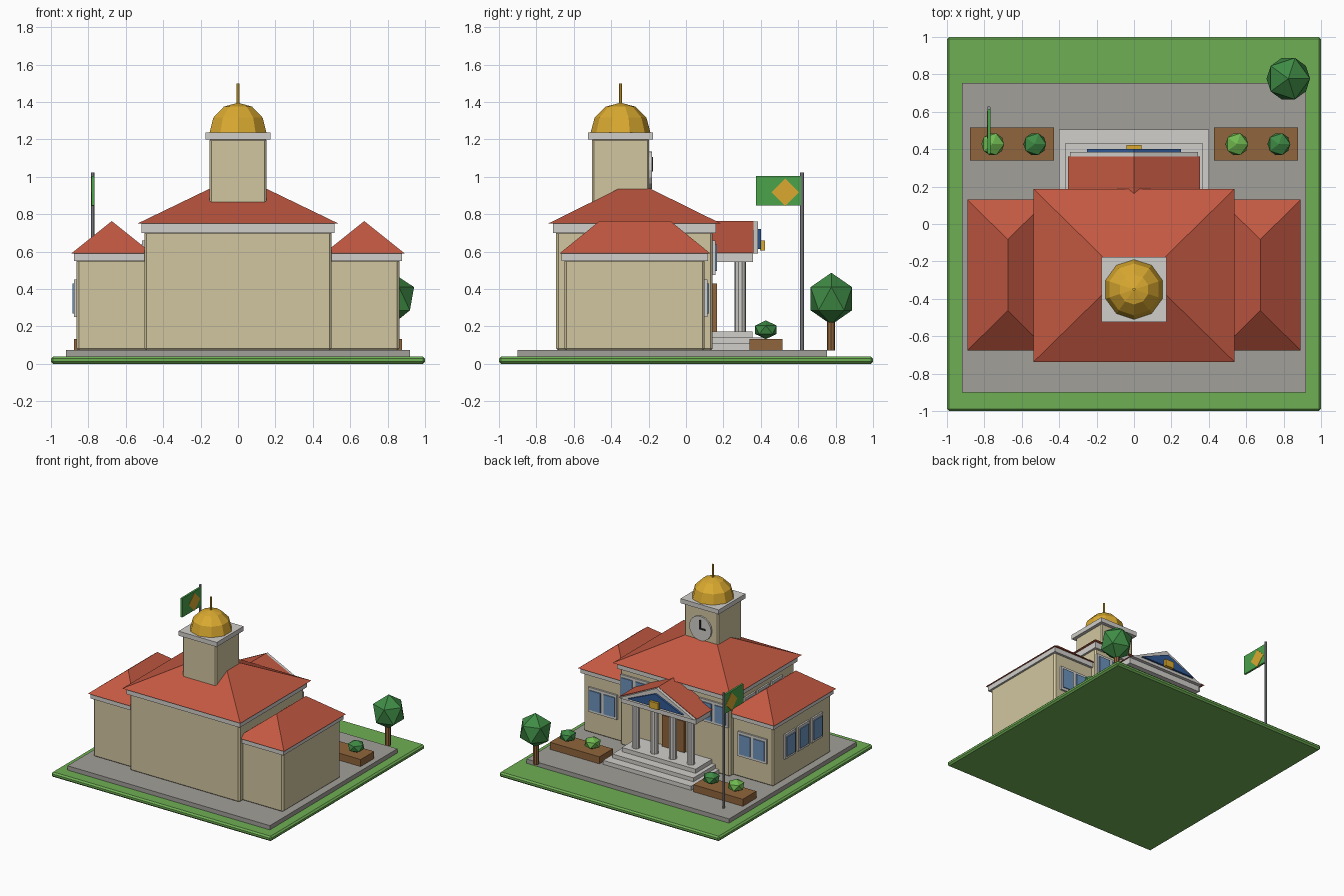
import bpy, bmesh, math
from mathutils import Matrix

if "Cube" in bpy.data.objects:
    bpy.data.objects.remove(bpy.data.objects["Cube"])

COLORS = {
    "grass": (.16, .43, .09), "paving": (.36, .35, .32), "wall": (.64, .56, .35),
    "trim": (.63, .62, .59), "roof": (.55, .10, .055), "gold": (.70, .40, .03),
    "glass": (.15, .29, .50), "navy": (.03, .10, .30), "wood": (.28, .13, .045),
    "leaf_dark": (.05, .26, .06), "leaf_light": (.16, .48, .08),
    "metal": (.30, .31, .33), "black": (.02, .02, .02), "flag_green": (.07, .36, .07),
}
mats = {}
for key, c in COLORS.items():
    mats[key] = bpy.data.materials.new(key)
    mats[key].diffuse_color = (*c, 1)


def finish(name, bm, mat, bevel=0):
    if bevel:
        bmesh.ops.bevel(bm, geom=bm.edges[:], offset=bevel, segments=1, affect='EDGES')
    bmesh.ops.recalc_face_normals(bm, faces=bm.faces[:])
    me = bpy.data.meshes.new(name)
    bm.to_mesh(me)
    bm.free()
    ob = bpy.data.objects.new(name, me)
    me.materials.append(mats[mat])
    bpy.context.collection.objects.link(ob)
    return ob


def box(name, x0, x1, y0, y1, z0, z1, mat, bevel=0):
    bm = bmesh.new()
    bmesh.ops.create_cube(bm, size=1)
    for v in bm.verts:
        v.co = (x1 if v.co.x > 0 else x0, y1 if v.co.y > 0 else y0, z1 if v.co.z > 0 else z0)
    return finish(name, bm, mat, bevel)


def hip_roof(name, cx, cy, hx, hy, tx, ty, z0, z1, mat, ):
    bm = bmesh.new()
    bmesh.ops.create_cube(bm, size=2)
    for v in bm.verts:
        up = v.co.z > 0
        v.co = (cx + v.co.x * (tx if up else hx), cy + v.co.y * (ty if up else hy), z1 if up else z0)
    bmesh.ops.remove_doubles(bm, verts=bm.verts[:], dist=1e-5)
    return finish(name, bm, mat)


def gable(name, half, y0, y1, z0, z1, mat):
    bm = bmesh.new()
    a, b = [[bm.verts.new(p) for p in ((-half, y, z0), (half, y, z0), (0, y, z1))] for y in (y0, y1)]
    bm.faces.new(a)
    bm.faces.new(b)
    for i in range(3):
        j = (i + 1) % 3
        bm.faces.new((a[i], a[j], b[j], b[i]))
    return finish(name, bm, mat)


def rod(name, loc, r, depth, sides, mat, axis='Z'):
    bm = bmesh.new()
    m = Matrix.Translation(loc)
    if axis == 'Y':
        m = m @ Matrix.Rotation(math.pi / 2, 4, 'X')
    bmesh.ops.create_cone(bm, cap_ends=True, segments=sides, radius1=r, radius2=r, depth=depth, matrix=m)
    return finish(name, bm, mat)


def foliage(name, loc, r, rz, mat):
    bm = bmesh.new()
    bmesh.ops.create_icosphere(bm, subdivisions=1, radius=1,
                               matrix=Matrix.Translation(loc) @ Matrix.Diagonal((r, r, rz, 1)))
    return finish(name, bm, mat)


def window(name, c, wall, z, w, h, side):
    # frame and pane on a wall facing +y ('Y') or -x ('X')
    for part, grow, out, mat in (("frame", .015, .014, "trim"), ("pane", 0, .022, "glass")):
        a, b = c - w / 2 - grow, c + w / 2 + grow
        z0, z1 = z - h / 2 - grow * 1.4, z + h / 2 + grow * 1.4
        if side == 'Y':
            box(f"{name}_{part}", a, b, wall - .01, wall + out, z0, z1, mat)
        else:
            box(f"{name}_{part}", wall - out, wall + .01, a, b, z0, z1, mat)


# ground
box("lawn", -1, 1, -1, 1, 0, .04, "grass", .012)
box("paving", -.92, .92, -.9, .755, .035, .075, "paving")

# main hall
box("main_walls", -.5, .5, -.695, .143, .07, .71, "wall", .012)
box("main_cornice", -.515, .515, -.712, .16, .70, .75, "trim")
hip_roof("main_roof", 0, -.275, .537, .462, .15, .083, .75, .937, "roof")

# side wings
for s, side in ((-1, "left"), (1, "right")):
    xs = sorted((s * .48, s * .863))
    box(f"{side}_wing_walls", *xs, -.65, .1, .07, .56, "wall", .012)
    xs = sorted((s * .47, s * .877))
    box(f"{side}_wing_cornice", *xs, -.665, .117, .55, .59, "trim")
    hip_roof(f"{side}_wing_roof", s * .675, -.273, .216, .403, 0, .19, .59, .763, "roof")
    for k in (-1, 1):
        window(f"{side}_wing_window", s * .68 + k * .065, .1, .35, .1, .16, 'Y')
        window(f"{side}_main_window", s * .36 + k * .065, .143, .567, .1, .14, 'Y')
for y in (-.105, -.28, -.455):
    window("wing_side_window", y, -.863, .35, .11, .16, 'X')
    window("main_side_window", y, -.5, .567, .11, .14, 'X')

# clock tower
TY = -.35
box("tower", -.153, .153, TY - .153, TY + .153, .78, 1.205, "wall", .01)
box("tower_cap", -.174, .174, TY - .174, TY + .174, 1.2, 1.237, "trim")
bm = bmesh.new()
bmesh.ops.create_uvsphere(bm, u_segments=10, v_segments=6, radius=.16)
bmesh.ops.bisect_plane(bm, geom=bm.verts[:] + bm.edges[:] + bm.faces[:], dist=1e-4,
                       plane_co=(0, 0, 0), plane_no=(0, 0, -1), clear_outer=True)
bmesh.ops.transform(bm, verts=bm.verts[:], matrix=Matrix.Translation((0, TY, 1.236)))
finish("dome", bm, "gold")
rod("spire", (0, TY, 1.44), .008, .12, 6, "gold")
rod("clock_face", (0, -.195, 1.035), .1, .024, 16, "trim", 'Y')
box("minute_hand", -.006, .006, -.184, -.177, 1.03, 1.105, "black")
box("hour_hand", -.05, .006, -.184, -.177, 1.029, 1.041, "black")

# portico
for i, (hx, y, z0, z1) in enumerate(((.40, .505, .07, .108), (.368, .43, .1, .14), (.335, .355, .13, .174))):
    box(f"step_{i + 1}", -hx, hx, .13, y, z0, z1, "trim")
for x in (-.25, -.083, .083, .25):
    rod("column", (x, .29, .36), .031, .38, 10, "trim")
box("entablature", -.34, .34, .13, .358, .543, .592, "trim")
gable("porch_roof", .352, .1, .36, .592, .763, "roof")
gable("pediment", .343, .355, .385, .59, .76, "trim")
gable("pediment_panel", .25, .38, .402, .613, .72, "navy")
box("pediment_emblem", -.04, .04, .395, .422, .605, .66, "gold")
for s in (-1, 1):
    box("door", *sorted((s * .002, s * .1)), .135, .166, .17, .43, "wood")

# planters and shrubs
for s in (-1, 1):
    box("planter", *sorted((s * .427, s * .877)), .34, .515, .07, .133, "wood")
for x, mat in ((-.755, "leaf_light"), (-.53, "leaf_dark"), (.55, "leaf_light"), (.775, "leaf_dark")):
    foliage("shrub", (x, .427, .182), .068, .05, mat)

# tree
rod("tree_trunk", (.82, .775, .16), .022, .18, 8, "wood")
foliage("tree_crown", (.825, .777, .348), .13, .139, "leaf_dark")

# flagpole and flag
rod("flagpole", (-.776, .62, .547), .01, .95, 8, "metal")
box("flag", -.784, -.768, .375, .615, .847, 1.003, "flag_green")
diamond = box("flag_diamond", -.01, .01, -.052, .052, -.052, .052, "gold")
diamond.location = (-.776, .53, .917)
diamond.rotation_euler = (math.radians(45), 0, 0)

for m in bpy.data.materials:
    if m.users and not m.is_grease_pencil:
        m.use_nodes = True
        m.node_tree.nodes["Principled BSDF"].inputs["Base Color"].default_value = m.diffuse_color
